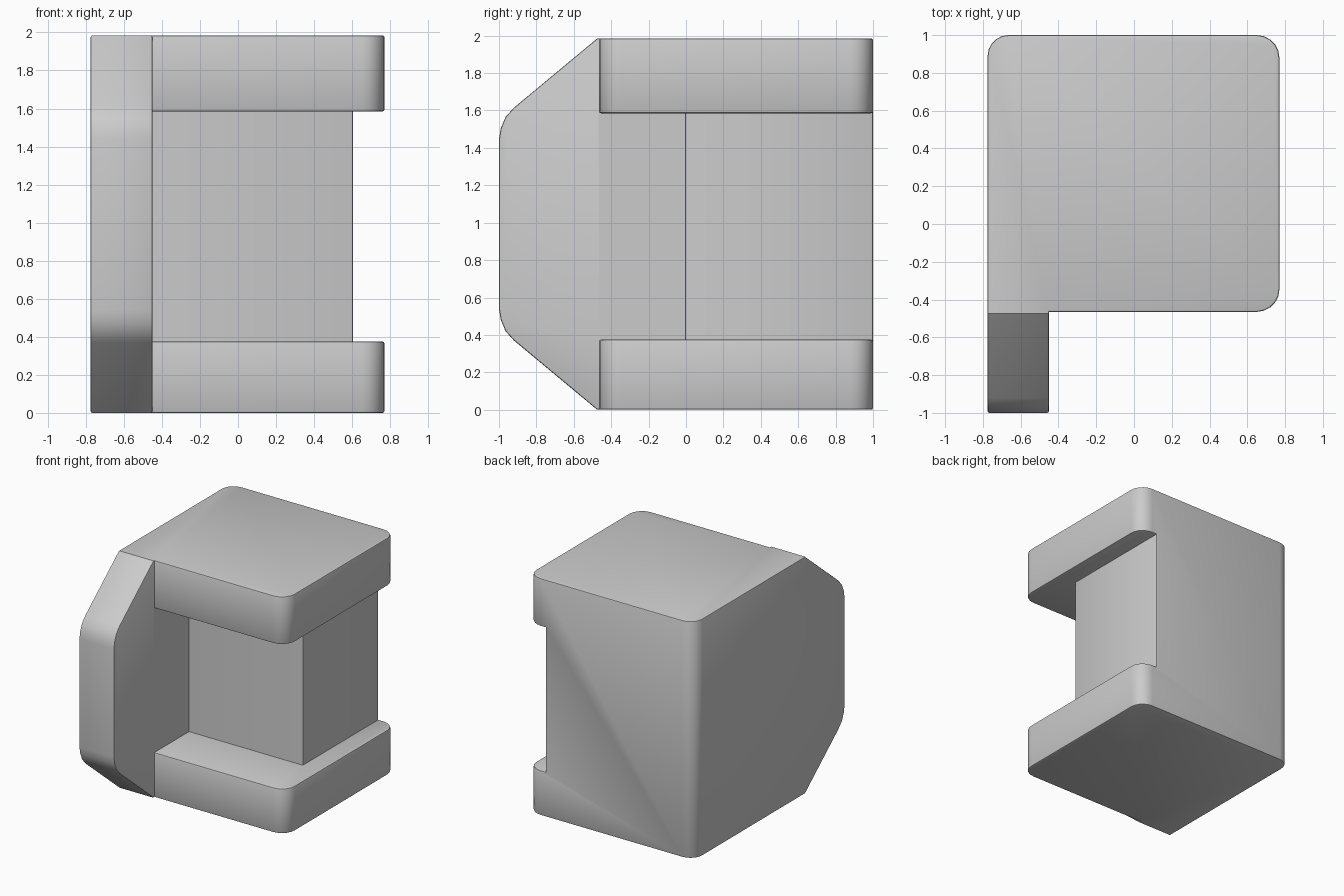
import bpy, bmesh, math
from mathutils import Vector

if "Cube" in bpy.data.objects:
    bpy.data.objects.remove(bpy.data.objects["Cube"])


def rounded(points, radii, steps=5):
    """Outline with the corners rounded by the given radii (square corners only)."""
    out = []
    n = len(points)
    for i, (p, r) in enumerate(zip(points, radii)):
        p = Vector(p)
        if r == 0:
            out.append(p)
            continue
        a = (Vector(points[i - 1]) - p).normalized()
        b = (Vector(points[(i + 1) % n]) - p).normalized()
        centre = p + (a + b) * r
        for k in range(steps + 1):
            t = k / steps * math.pi / 2
            out.append(centre - b * r * math.cos(t) - a * r * math.sin(t))
    return out


def prism(name, outline, lo, hi, place):
    """Extrude a 2D outline from lo to hi; place maps (u, v, depth) to xyz."""
    bm = bmesh.new()
    face = bm.faces.new([bm.verts.new(place(u, v, lo)) for u, v in outline])
    new = bmesh.ops.extrude_face_region(bm, geom=[face])["geom"]
    shift = Vector(place(0, 0, hi)) - Vector(place(0, 0, lo))
    bmesh.ops.translate(bm, vec=shift, verts=[g for g in new if isinstance(g, bmesh.types.BMVert)])
    bmesh.ops.recalc_face_normals(bm, faces=bm.faces)
    mesh = bpy.data.meshes.new(name)
    bm.to_mesh(mesh)
    bm.free()
    obj = bpy.data.objects.new(name, mesh)
    bpy.context.collection.objects.link(obj)
    return obj


def boolean(obj, cutter, operation):
    mod = obj.modifiers.new(operation, "BOOLEAN")
    mod.operation, mod.solver, mod.object = operation, "EXACT", cutter
    bpy.context.view_layer.objects.active = obj
    bpy.ops.object.modifier_apply(modifier=mod.name)
    bpy.data.objects.remove(cutter)


def upright(u, v, d):
    return (u, v, d)


def sideways(u, v, d):
    return (d, u, v)


H = 1.985

# L-shaped plan: square block plus the side panel that sticks out in front
plan = rounded([(-0.775, -1.2), (-0.45, -1.2), (-0.45, -0.465),
                (0.77, -0.465), (0.77, 1.0), (-0.775, 1.0)],
               [0, 0, 0, 0.12, 0.12, 0.11])
body = prism("cabinet_body", plan, -0.1, 2.1, upright)

# Side silhouette: chamfered front corners of the panel, mirrored top to bottom
lower = [(1.2, 0), (-0.475, 0), (-0.92, 0.37), (-0.965, 0.42), (-0.99, 0.48), (-1.0, 0.54)]
side = lower + [(y, H - z) for y, z in reversed(lower)]
boolean(body, prism("silhouette_cutter", side, -1.5, 1.5, sideways), "INTERSECT")

# Recess between the top and bottom blocks, leaving the inner core
recess = [(-0.45, -2), (2, -2), (2, 2), (0.605, 2), (0.605, -0.005), (-0.45, -0.005)]
boolean(body, prism("recess_cutter", recess, 0.375, 1.585, upright), "DIFFERENCE")

# Small bevel on the sharp outer edges; inner corners stay crisp
bm = bmesh.new()
bm.from_mesh(body.data)
bmesh.ops.remove_doubles(bm, verts=bm.verts, dist=0.0005)
bmesh.ops.dissolve_limit(bm, angle_limit=math.radians(1), verts=bm.verts, edges=bm.edges)
sharp = [e for e in bm.edges if len(e.link_faces) == 2 and e.is_convex
         and e.calc_face_angle() > math.radians(45)]
bmesh.ops.bevel(bm, geom=sharp, offset=0.018, segments=2, profile=0.5,
                affect="EDGES", clamp_overlap=True)
bm.to_mesh(body.data)
bm.free()

bpy.ops.object.select_all(action="DESELECT")
body.select_set(True)
bpy.context.view_layer.objects.active = body
bpy.ops.object.shade_smooth_by_angle(angle=math.radians(30))
